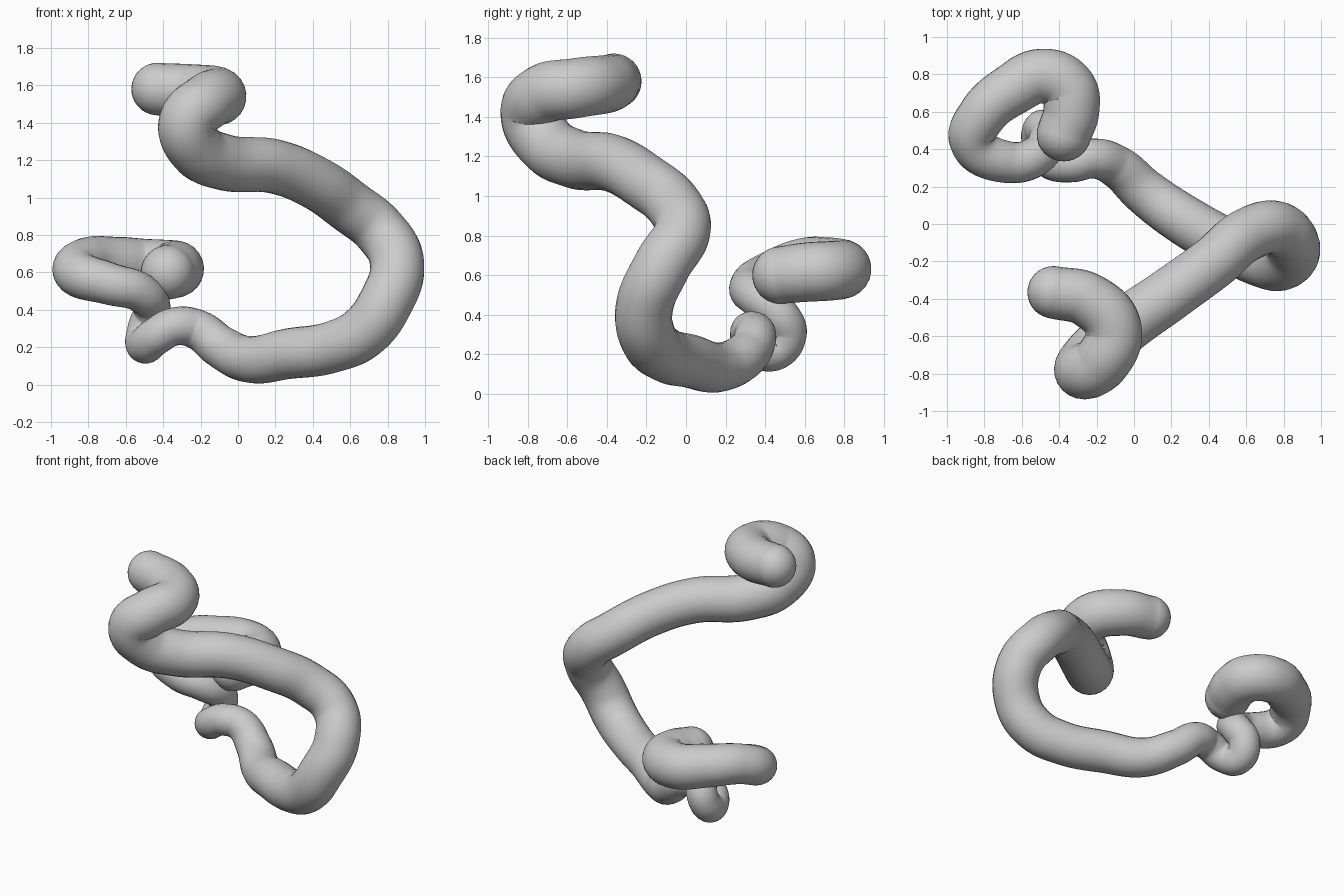
import bpy
from mathutils import Vector

cube = bpy.data.objects.get("Cube")
if cube:
    bpy.data.objects.remove(cube, do_unlink=True)

grey = bpy.data.materials.new("plain grey")
grey.use_nodes = True
colour = (0.6, 0.6, 0.6, 1)
grey.diffuse_color = colour
grey.node_tree.nodes["Principled BSDF"].inputs["Base Color"].default_value = colour

# Centre line of each stretch: x, y, z, radius
upper_coil = [
    (-.43, -.365, 1.58, .14), (-.24, -.41, 1.565, .147), (-.11, -.56, 1.545, .152),
    (-.17, -.73, 1.51, .152), (-.27, -.785, 1.41, .152), (-.23, -.71, 1.27, .152),
    (-.08, -.57, 1.19, .15),
]
long_bend = [
    (.2, -.37, 1.165, .145), (.42, -.21, 1.075, .143), (.6, -.06, .95, .143),
    (.76, -.02, .82, .143), (.85, -.12, .65, .145), (.79, -.21, .44, .145),
    (.67, -.19, .28, .143), (.5, -.11, .2, .138), (.27, .02, .165, .135),
    (.06, .17, .135, .125),
]
thin_hook = [
    (-.09, .305, .2, .115), (-.22, .35, .295, .107), (-.34, .325, .31, .102),
    (-.45, .345, .25, .1), (-.5, .44, .215, .1), (-.49, .51, .3, .1),
    (-.46, .47, .4, .1),
]
lower_coil = [
    (-.52, .365, .49, .105), (-.69, .333, .54, .113), (-.86, .44, .6, .125),
    (-.81, .585, .655, .13), (-.65, .72, .65, .14), (-.49, .79, .632, .147),
    (-.355, .73, .622, .15), (-.335, .61, .615, .15), (-.375, .48, .6, .145),
]
path = upper_coil + long_bend + thin_hook + lower_coil

# Tapered tube swept along a smooth curve
data = bpy.data.curves.new("winding_tube", "CURVE")
data.dimensions = "3D"
data.bevel_depth = 1.0
data.bevel_resolution = 10
data.resolution_u = 14
spline = data.splines.new("BEZIER")
spline.bezier_points.add(len(path) - 1)
for point, (x, y, z, radius) in zip(spline.bezier_points, path):
    point.co = (x, y, z)
    point.radius = radius
    point.handle_left_type = point.handle_right_type = "AUTO"
spline.radius_interpolation = "CARDINAL"
tube = bpy.data.objects.new("winding_tube", data)
bpy.context.collection.objects.link(tube)
data.materials.append(grey)
bpy.ops.object.select_all(action="DESELECT")
tube.select_set(True)
bpy.context.view_layer.objects.active = tube
bpy.ops.object.convert(target="MESH")
bpy.ops.object.shade_smooth()

# Rounded tips
for name, (x, y, z, radius) in (("upper_tip", path[0]), ("lower_tip", path[-1])):
    bpy.ops.mesh.primitive_uv_sphere_add(segments=32, ring_count=20, radius=radius,
                                         location=Vector((x, y, z)))
    tip = bpy.context.object
    tip.name = name
    tip.data.materials.append(grey)
    bpy.ops.object.shade_smooth()
